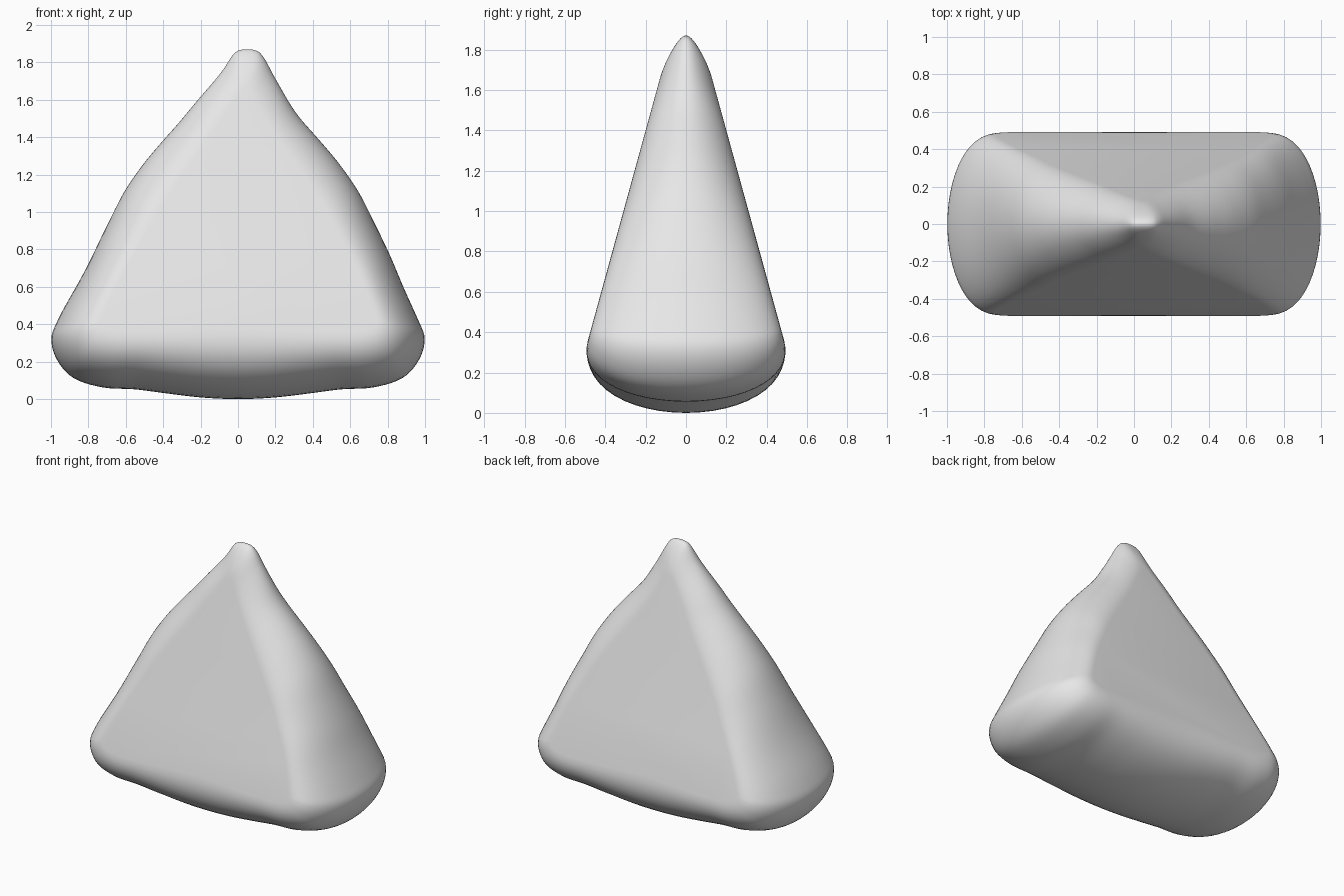
import bpy, bmesh, math

if "Cube" in bpy.data.objects:
    bpy.data.objects.remove(bpy.data.objects["Cube"])

# Right half from apex to base: silhouette x, z and matching flat-face rim x, z
HALF = [
    (0.000, 1.870, 0.000, 1.660), (0.050, 1.862, 0.010, 1.655),
    (0.085, 1.830, 0.030, 1.630), (0.140, 1.740, 0.070, 1.560),
    (0.225, 1.620, 0.130, 1.465), (0.315, 1.500, 0.200, 1.355),
    (0.425, 1.375, 0.290, 1.225), (0.525, 1.255, 0.370, 1.110),
    (0.625, 1.110, 0.460, 0.975), (0.710, 0.945, 0.540, 0.830),
    (0.785, 0.790, 0.615, 0.700), (0.860, 0.630, 0.680, 0.570),
    (0.960, 0.430, 0.735, 0.440), (0.998, 0.320, 0.740, 0.405),
    (0.965, 0.205, 0.725, 0.385), (0.875, 0.110, 0.690, 0.370),
    (0.720, 0.062, 0.620, 0.360), (0.550, 0.052, 0.480, 0.360),
    (0.380, 0.030, 0.330, 0.365), (0.190, 0.008, 0.160, 0.375),
    (0.000, 0.000, 0.000, 0.380),
]
SUB, ARC = 5, 14


def half_depth(z):
    return 0.585 - 0.275 * z


def ease(a, b, v):
    t = min(1, max(0, (v - a) / (b - a)))
    return t * t * (3 - 2 * t)


def lean(z):
    return 0.018 * ease(0.4, 0.8, z) + 0.032 * ease(1.5, 1.82, z)


def spline(p0, p1, p2, p3, t):
    return [0.5 * (2 * b + (c - a) * t + (2 * a - 5 * b + 4 * c - d) * t * t
                   + (3 * b - a - 3 * c + d) * t ** 3)
            for a, b, c, d in zip(p0, p1, p2, p3)]


# Mirror the half outline and smooth it into a closed loop
loop = HALF + [(-a, b, -c, d) for a, b, c, d in HALF[-2:0:-1]]
n = len(loop)
outline = [spline(loop[i - 1], loop[i], loop[(i + 1) % n], loop[(i + 2) % n], k / SUB)
           for i in range(n) for k in range(SUB)]

# Rounded rim swept from the front face round to the back face
bm = bmesh.new()
rings = []
for j in range(2 * ARC + 1):
    ang = math.pi / 2 * (j / ARC - 1)
    c, s = math.cos(ang), math.sin(ang)
    ring = []
    for ox, oz, ix, iz in outline:
        x, z = ix + (ox - ix) * c, iz + (oz - iz) * c
        ring.append(bm.verts.new((x + lean(z), half_depth(z) * s, z)))
    rings.append(ring)
m = len(outline)
for a, b in zip(rings, rings[1:]):
    for i in range(m):
        k = (i + 1) % m
        bm.faces.new((a[i], a[k], b[k], b[i]))

# Flat front and back faces
bm.faces.new(rings[0])
bm.faces.new(rings[-1])
bmesh.ops.recalc_face_normals(bm, faces=bm.faces[:])
for f in bm.faces:
    f.smooth = True

mesh = bpy.data.meshes.new("rounded_wedge")
bm.to_mesh(mesh)
bm.free()
wedge = bpy.data.objects.new("rounded_wedge", mesh)
bpy.context.collection.objects.link(wedge)
grey = bpy.data.materials.new("light grey")
grey.diffuse_color = (0.8, 0.8, 0.8, 1)
grey.use_nodes = True
grey.node_tree.nodes["Principled BSDF"].inputs["Base Color"].default_value = grey.diffuse_color
mesh.materials.append(grey)
